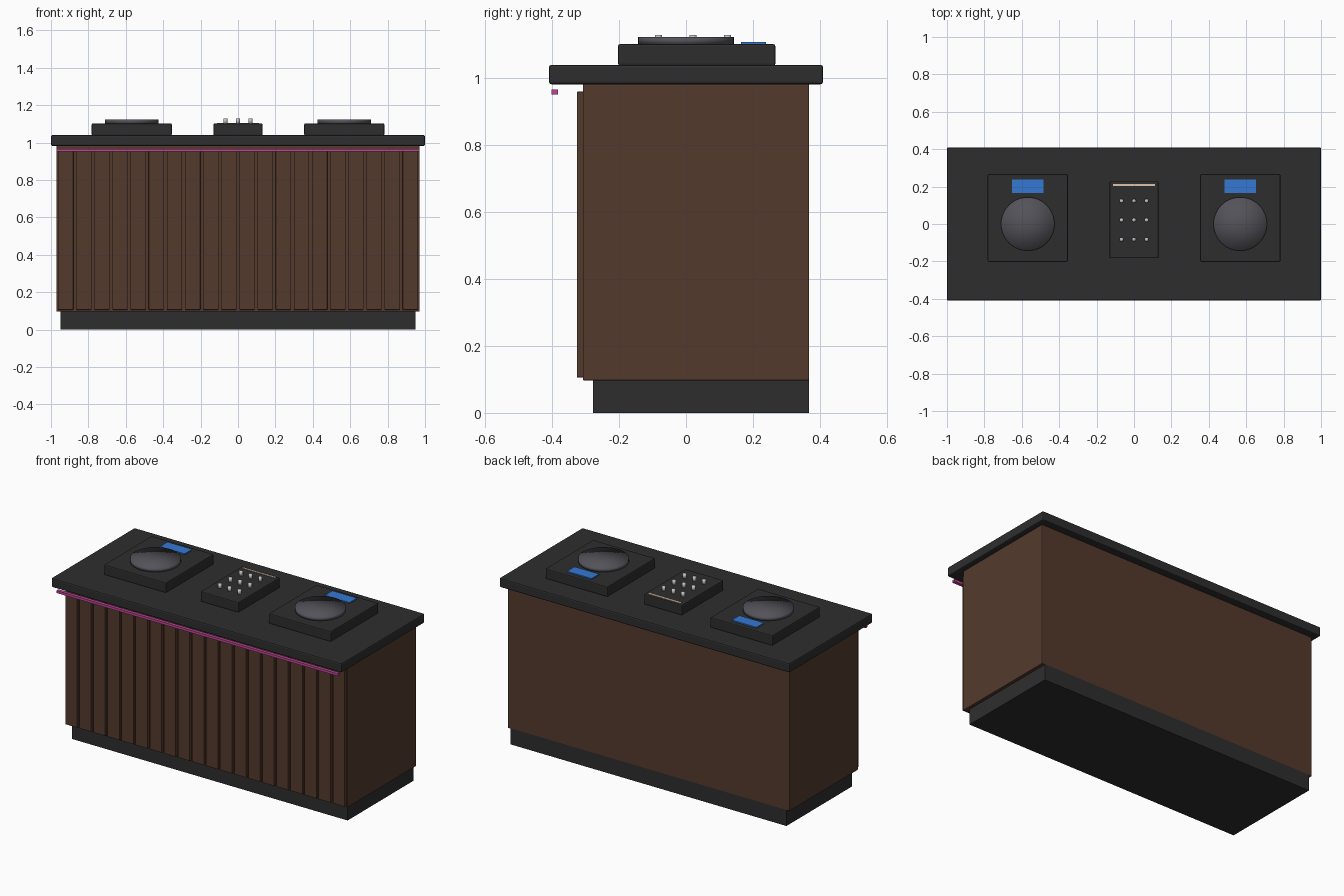
import bpy, bmesh
from mathutils import Matrix

if "Cube" in bpy.data.objects:
    bpy.data.objects.remove(bpy.data.objects["Cube"])


def material(name, rgb):
    m = bpy.data.materials.new(name)
    m.diffuse_color = (*rgb, 1)
    m.use_nodes = True
    m.node_tree.nodes["Principled BSDF"].inputs["Base Color"].default_value = m.diffuse_color
    return m


BLACK = material("matte_black", (0.027, 0.027, 0.027))
WOOD = material("walnut_brown", (0.088, 0.042, 0.026))
PLATTER = material("platter_grey", (0.085, 0.085, 0.1))
BLUE = material("screen_blue", (0.035, 0.19, 0.65))
PINK = material("light_magenta", (0.52, 0.06, 0.3))
METAL = material("knob_silver", (0.55, 0.55, 0.55))
CREAM = material("fader_cream", (0.75, 0.55, 0.43))


def finish(name, bm, mat):
    me = bpy.data.meshes.new(name)
    bm.to_mesh(me)
    bm.free()
    me.materials.append(mat)
    ob = bpy.data.objects.new(name, me)
    bpy.context.collection.objects.link(ob)
    return ob


def box(name, x, y, z, mat, bevel=0.0):
    """Box from (min, max) ranges, with optional rounded edges."""
    bm = bmesh.new()
    size = [r[1] - r[0] for r in (x, y, z)]
    mid = [(r[0] + r[1]) / 2 for r in (x, y, z)]
    bmesh.ops.create_cube(bm, size=1, matrix=Matrix.Translation(mid) @ Matrix.Diagonal((*size, 1)))
    if bevel:
        bmesh.ops.bevel(bm, geom=bm.edges[:], offset=bevel, segments=2,
                        profile=0.5, affect='EDGES')
    return finish(name, bm, mat)


def cylinder(name, x, y, z, radius, sides, mat):
    """Upright disc with fan caps and fully smooth shading."""
    bm = bmesh.new()
    bmesh.ops.create_cone(bm, cap_ends=True, cap_tris=True, segments=sides,
                          radius1=radius, radius2=radius, depth=z[1] - z[0],
                          matrix=Matrix.Translation((x, y, sum(z) / 2)))
    for f in bm.faces:
        f.smooth = True
    return finish(name, bm, mat)


# Counter: plinth, wooden cabinet and worktop
box("plinth", (-0.95, 0.95), (-0.278, 0.368), (0, 0.1), BLACK)
box("cabinet", (-0.97, 0.97), (-0.308, 0.368), (0.097, 0.982), WOOD, 0.003)
box("worktop", (-1, 1), (-0.41, 0.41), (0.982, 1.04), BLACK, 0.008)

# Vertical slats across the front
COUNT, PITCH = 20, 0.097
for i in range(COUNT):
    x0 = (i - COUNT / 2) * PITCH + 0.0075
    box(f"slat_{i + 1}", (x0, x0 + 0.082), (-0.326, -0.306), (0.106, 0.96), WOOD, 0.002)

# Light strip under the front overhang
box("light_strip", (-0.97, 0.97), (-0.402, -0.382), (0.951, 0.966), PINK)

# Two decks, each with a platter and a screen
for side, cx in (("left", -0.568), ("right", 0.568)):
    box(f"{side}_deck", (cx - 0.214, cx + 0.214), (-0.203, 0.267), (1.038, 1.102), BLACK, 0.006)
    cylinder(f"{side}_platter", cx, 0, (1.1, 1.124), 0.143, 48, PLATTER)
    box(f"{side}_screen", (cx - 0.085, cx + 0.085), (0.165, 0.239), (1.1, 1.109), BLUE)

# Mixer with a grid of knobs and a fader strip
box("mixer", (-0.131, 0.131), (-0.183, 0.228), (1.038, 1.102), BLACK, 0.006)
for r in range(3):
    for c in range(3):
        cylinder(f"knob_{r * 3 + c + 1}", (c - 1) * 0.067, 0.021 + (r - 1) * 0.103,
                 (1.1, 1.129), 0.011, 16, METAL)
box("fader_strip", (-0.112, 0.112), (0.203, 0.215), (1.1, 1.105), CREAM)
